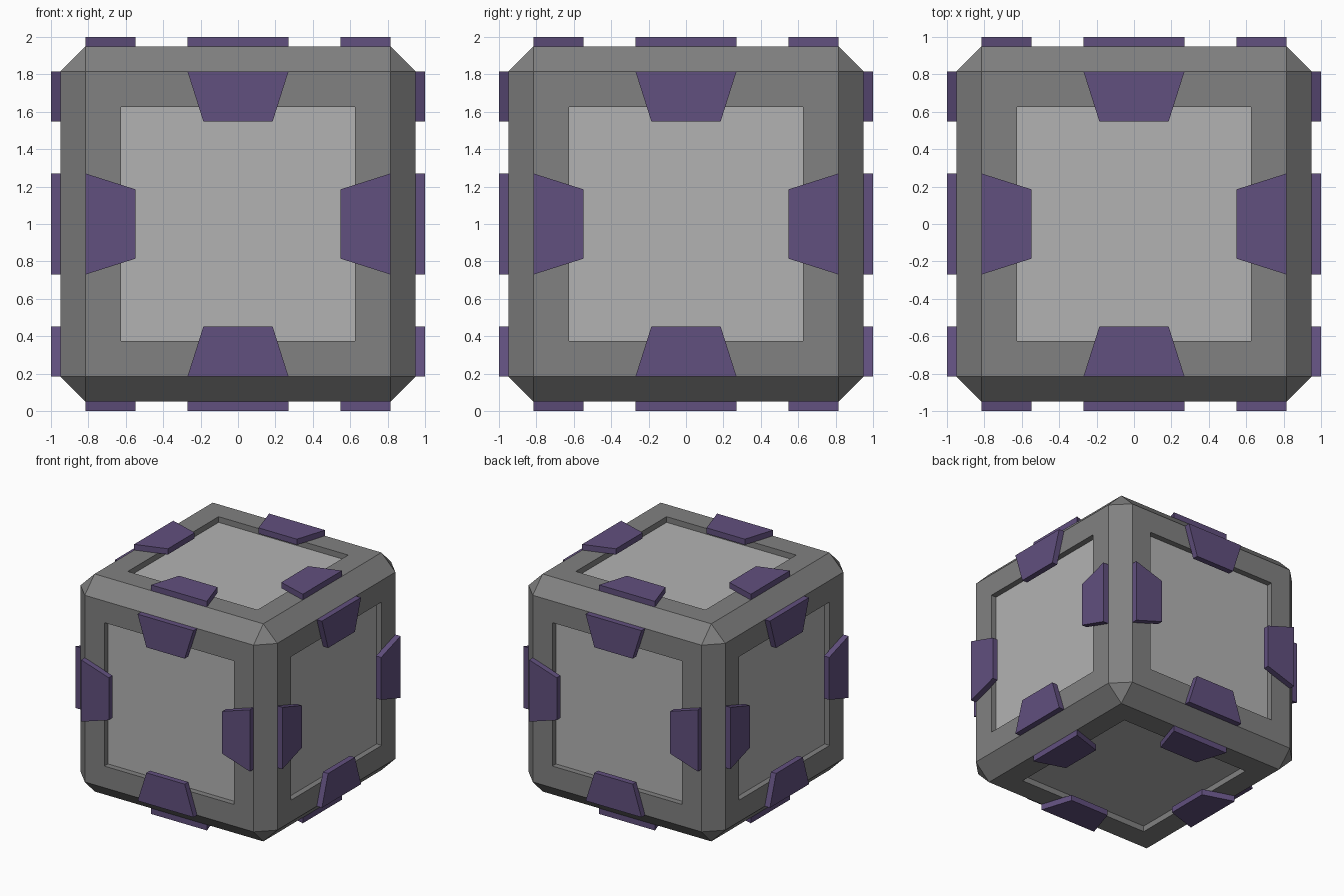
import bpy, bmesh
from math import pi
from mathutils import Matrix, Vector

if "Cube" in bpy.data.objects:
    bpy.data.objects.remove(bpy.data.objects["Cube"])

HALF, FLAT, RECESS, DEPTH = 0.95, 0.815, 0.548, 0.05
CENTRE = Matrix.Translation((0, 0, 1))


def material(name, color):
    m = bpy.data.materials.new(name)
    m.diffuse_color = (*color, 1)
    m.use_nodes = True
    m.node_tree.nodes["Principled BSDF"].inputs["Base Color"].default_value = m.diffuse_color
    return m


def make_object(name, bm, mats):
    bmesh.ops.recalc_face_normals(bm, faces=bm.faces)
    me = bpy.data.meshes.new(name)
    bm.to_mesh(me)
    bm.free()
    for m in mats:
        me.materials.append(m)
    ob = bpy.data.objects.new(name, me)
    bpy.context.collection.objects.link(ob)
    return ob


dark = material("dark_grey", (0.22, 0.22, 0.22))
light = material("light_grey", (0.45, 0.45, 0.45))
purple = material("purple", (0.12, 0.08, 0.21))

# Chamfered cube with a shallow square recess in every side
bm = bmesh.new()
bmesh.ops.create_cube(bm, size=2 * HALF)
bmesh.ops.bevel(bm, geom=bm.edges[:], offset=HALF - FLAT, offset_type='OFFSET',
                segments=1, affect='EDGES', profile=0.5)
bm.normal_update()
sides = [f for f in bm.faces if max(abs(c) for c in f.normal) > 0.99]
bmesh.ops.inset_individual(bm, faces=sides, thickness=FLAT - RECESS)
floors = bmesh.ops.extrude_discrete_faces(bm, faces=sides)["faces"]
bm.normal_update()
for f in floors:
    f.material_index = 1
    bmesh.ops.translate(bm, verts=f.verts[:], vec=-f.normal * DEPTH)
bm.transform(CENTRE)
make_object("cube_body", bm, [dark, light])

# Raised trapezoid pads, four around each recess
PROFILE = [(-0.185, RECESS), (0.185, RECESS), (0.27, FLAT), (-0.27, FLAT)]
FACES = {
    "top": Matrix(), "bottom": Matrix.Rotation(pi, 4, 'X'),
    "front": Matrix.Rotation(pi / 2, 4, 'X'), "back": Matrix.Rotation(-pi / 2, 4, 'X'),
    "right": Matrix.Rotation(pi / 2, 4, 'Y'), "left": Matrix.Rotation(-pi / 2, 4, 'Y'),
}
for side, turn in FACES.items():
    for i in range(4):
        bm = bmesh.new()
        base = bm.faces.new([bm.verts.new((x, y, HALF)) for x, y in PROFILE])
        ext = bmesh.ops.extrude_face_region(bm, geom=[base], use_keep_orig=True)
        top = [v for v in ext["geom"] if isinstance(v, bmesh.types.BMVert)]
        bmesh.ops.translate(bm, verts=top, vec=Vector((0, 0, 1 - HALF)))
        bm.transform(CENTRE @ turn @ Matrix.Rotation(i * pi / 2, 4, 'Z'))
        make_object(f"{side}_pad_{i + 1}", bm, [purple])
